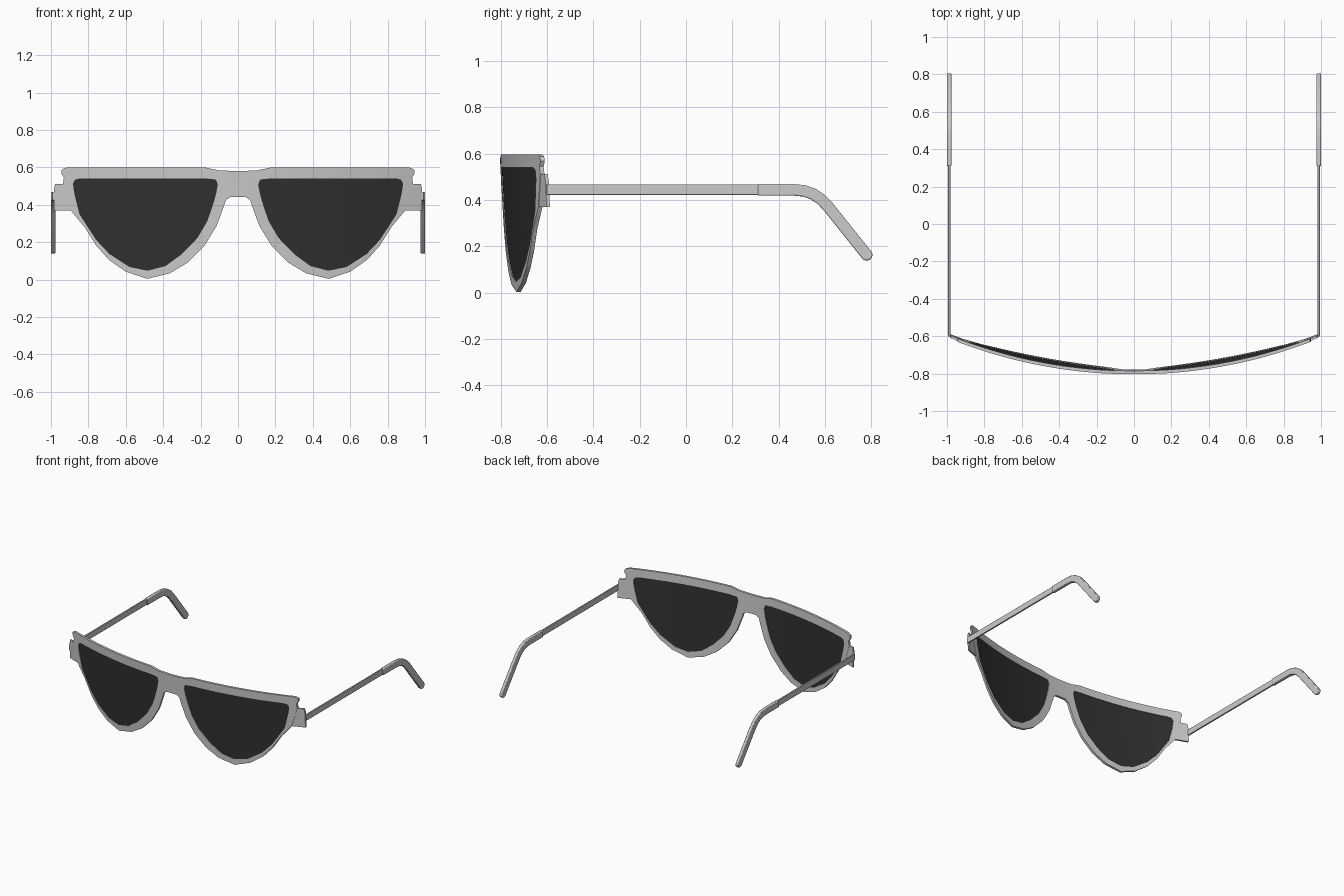
import bpy, bmesh, math
from mathutils import Vector

if "Cube" in bpy.data.objects:
    bpy.data.objects.remove(bpy.data.objects["Cube"])

# paired outlines (x, z) of the right half: outer rim edge and lens opening
OUTER = [(0, .442), (0, .58), (.10, .583), (.17, .598), (.92, .598), (.942, .588),
         (.945, .568), (.931, .545), (.936, .51), (.895, .37), (.82, .28), (.757, .18),
         (.69, .105), (.60, .042), (.485, .004), (.365, .033), (.27, .09), (.18, .18),
         (.115, .285), (.08, .38), (.065, .425), (.04, .441)]
LENS = [(.113, .48), (.108, .51), (.118, .535), (.17, .54), (.85, .54), (.872, .534),
        (.882, .515), (.88, .49), (.874, .455), (.848, .35), (.80, .275), (.757, .21),
        (.687, .136), (.58, .067), (.484, .047), (.388, .072), (.30, .136), (.217, .222),
        (.165, .31), (.14, .38), (.125, .43), (.117, .46)]
TAB = [(.88, .37), (.985, .37), (.985, .48), (.978, .512), (.92, .512)]
R = 2.65


def wrap(x, z):
    """y of the face-wrapping curve, leaning back towards the bottom"""
    return -.804 + R - math.sqrt(R * R - x * x) + .028 * (1 - z / .6)


def finish(bm, name, angle=30, mat=None, bevel=0):
    bmesh.ops.recalc_face_normals(bm, faces=bm.faces)
    me = bpy.data.meshes.new(name)
    bm.to_mesh(me)
    bm.free()
    ob = bpy.data.objects.new(name, me)
    bpy.context.collection.objects.link(ob)
    if mat:
        me.materials.append(mat)
    bpy.context.view_layer.objects.active = ob
    ob.select_set(True)
    bpy.ops.object.shade_smooth_by_angle(angle=math.radians(angle))
    ob.select_set(False)
    if bevel:
        b = ob.modifiers.new("soft_edges", 'BEVEL')
        b.width, b.segments, b.limit_method = bevel, 2, 'ANGLE'
        b.angle_limit = math.radians(50)
    m = ob.modifiers.new("mirror", 'MIRROR')
    m.use_clip = False
    return ob


def thicken(bm, vec):
    g = bmesh.ops.extrude_face_region(bm, geom=bm.faces[:])
    bmesh.ops.translate(bm, vec=vec, verts=[v for v in g['geom'] if isinstance(v, bmesh.types.BMVert)])


def curved_plate(name, polys, front, depth, mat=None, bevel=0):
    """flat polygons sliced into columns, wrapped on the curve and thickened"""
    bm = bmesh.new()
    for poly in polys:
        bm.faces.new([bm.verts.new((x, 0, z)) for x, z in poly])
    bmesh.ops.remove_doubles(bm, verts=bm.verts, dist=1e-5)
    for i in range(1, 20):
        bmesh.ops.bisect_plane(bm, geom=bm.verts[:] + bm.edges[:] + bm.faces[:], dist=1e-5,
                               plane_co=(i * .05 + .003, 0, 0), plane_no=(1, 0, 0))
    for v in bm.verts:
        v.co.y = wrap(v.co.x, v.co.z) + front
    bmesh.ops.recalc_face_normals(bm, faces=bm.faces)
    thicken(bm, (0, depth, 0))
    seam = [f for f in bm.faces if all(abs(v.co.x) < 1e-4 for v in f.verts)]
    bmesh.ops.delete(bm, geom=seam, context='FACES_ONLY')
    return finish(bm, name, mat=mat, bevel=bevel)


def side_profile(name, pts, x0, x1, bevel):
    """(y, z) outline extruded across x"""
    bm = bmesh.new()
    bm.faces.new([bm.verts.new((x0, y, z)) for y, z in pts])
    thicken(bm, (x1 - x0, 0, 0))
    return finish(bm, name, bevel=bevel)


dark = bpy.data.materials.new("dark_lens")
dark.diffuse_color = (.03, .03, .03, 1)
dark.use_nodes = True
dark.node_tree.nodes["Principled BSDF"].inputs["Base Color"].default_value = dark.diffuse_color

# rim with bridge
n = len(OUTER)
ring = [(OUTER[i], OUTER[(i + 1) % n], LENS[(i + 1) % n], LENS[i]) for i in range(n)]
curved_plate("frame_front", ring, 0, .018)

# lenses, slightly recessed
curved_plate("lenses", [LENS], .004, .010, mat=dark)

# hinge tabs at the outer corners
curved_plate("hinge_tabs", [TAB], .002, .014)

# straight temple arms
side_profile("temple_arms", [(-.602, .423), (.45, .423), (.45, .468), (-.602, .468)], .982, .994, .002)

# curved ear tips: offset both sides of a centre line, with a round end
path = [Vector(p) for p in [(.31, .444), (.47, .444), (.51, .440), (.55, .426),
                            (.585, .402), (.615, .37), (.78, .164)]]
r = .025
left, right = [], []
for i, p in enumerate(path):
    d = (path[min(i + 1, len(path) - 1)] - path[max(i - 1, 0)]).normalized()
    nrm = Vector((-d.y, d.x))
    left.append(p + nrm * r)
    right.append(p - nrm * r)
a = math.atan2(nrm.y, nrm.x)
cap = [path[-1] + Vector((math.cos(a - math.pi * k / 8), math.sin(a - math.pi * k / 8))) * r for k in range(1, 8)]
side_profile("ear_tips", left + cap + right[::-1], .976, 1.0, .005)
